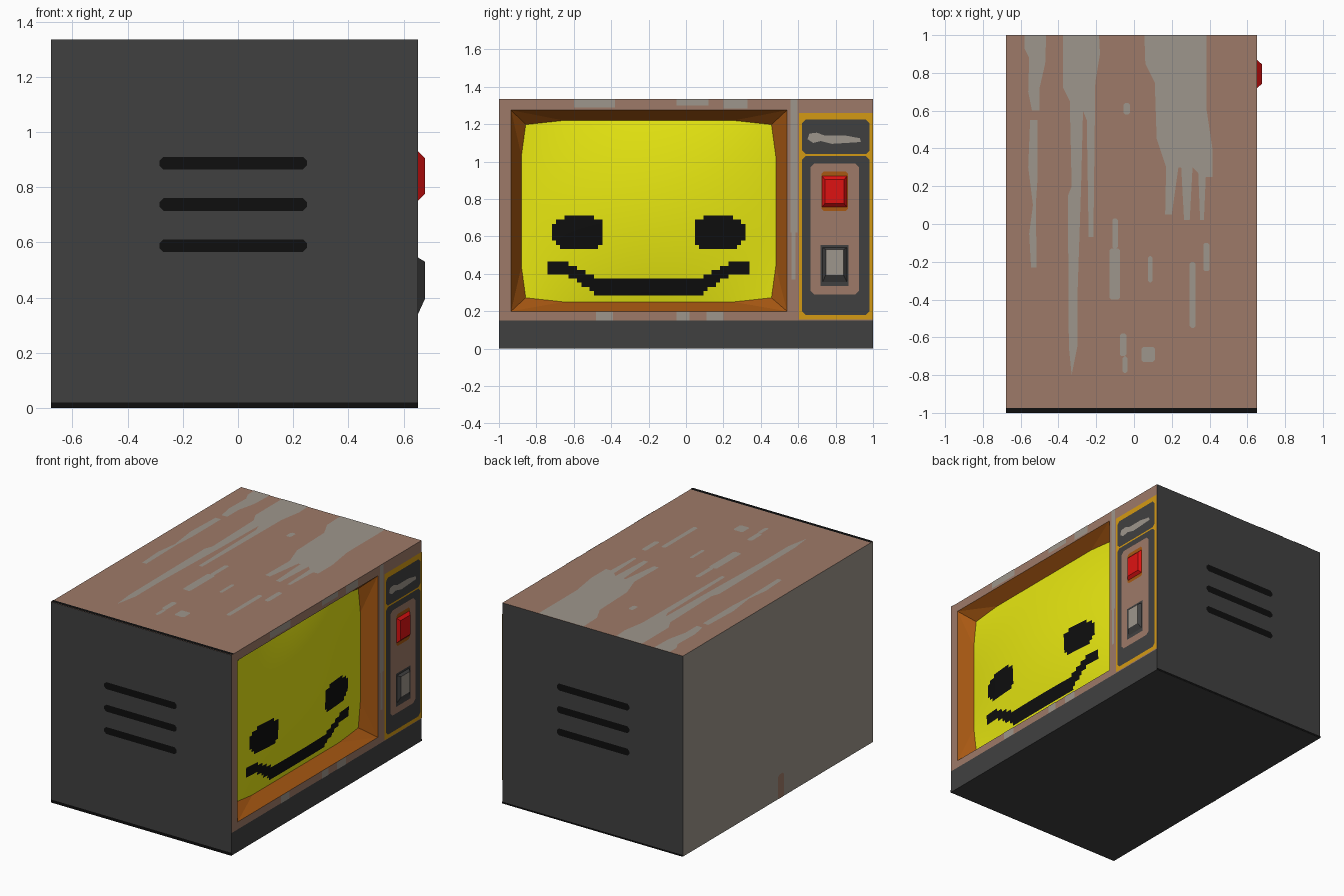
import bpy, bmesh, math
from mathutils import Vector

if "Cube" in bpy.data.objects:
    bpy.data.objects.remove(bpy.data.objects["Cube"])

X0, X1, TOP = -0.677, 0.652, 1.335


def mat(name, rgb):
    m = bpy.data.materials.new(name)
    lin = [(c / 255 / 12.92) if c < 11 else ((c / 255 + 0.055) / 1.055) ** 2.4 for c in rgb]
    m.diffuse_color = (*lin, 1)
    m.use_nodes = True
    m.node_tree.nodes["Principled BSDF"].inputs["Base Color"].default_value = m.diffuse_color
    return m


BROWN = mat("worn_brown", (158, 122, 104))
GREY = mat("light_grey", (158, 150, 140))
DARK = mat("dark_grey", (64, 64, 64))
BLACK = mat("black", (14, 14, 14))
YELLOW = mat("screen_yellow", (232, 232, 17))
GOLD = mat("gold_trim", (212, 154, 20))
ORANGE = mat("orange_brown", (168, 88, 18))
RED = mat("red", (222, 18, 18))


def finish(name, bm, mats):
    me = bpy.data.meshes.new(name)
    bm.to_mesh(me)
    bm.free()
    for m in mats:
        me.materials.append(m)
    ob = bpy.data.objects.new(name, me)
    bpy.context.collection.objects.link(ob)
    return ob


def plates(name, shapes, place, direction, material):
    """Flat polygons; place maps 2D points onto a side, direction is outward."""
    bm = bmesh.new()
    for pts in shapes:
        f = bm.faces.new([bm.verts.new(place(a, b)) for a, b in pts])
        f.normal_update()
        if f.normal.dot(Vector(direction)) < 0:
            f.normal_flip()
    return finish(name, bm, [material])


def rect(a0, a1, b0, b1, c=0.0):
    """Rectangle, with cut corners when c > 0."""
    if c == 0:
        return [(a0, b0), (a1, b0), (a1, b1), (a0, b1)]
    return [(a0 + c, b0), (a1 - c, b0), (a1, b0 + c), (a1, b1 - c),
            (a1 - c, b1), (a0 + c, b1), (a0, b1 - c), (a0, b0 + c)]


def side(layer):
    return lambda y, z: (X1 + 0.002 * layer, y, z)


def side_plates(name, shapes, layer, material):
    return plates(name, shapes, side(layer), (1, 0, 0), material)


# Cabinet: box open on the screen side, coloured by face direction
bm = bmesh.new()
bmesh.ops.create_cube(bm, size=1)
for v in bm.verts:
    v.co = (X1 if v.co.x > 0 else X0, v.co.y * 2, (v.co.z + 0.5) * TOP)
bm.normal_update()
bmesh.ops.delete(bm, geom=[f for f in bm.faces if f.normal.x > 0.5], context='FACES_ONLY')
for f in bm.faces:
    f.material_index = 0 if f.normal.z > 0.5 else 1 if f.normal.x < -0.5 else 2
finish("cabinet", bm, [BROWN, GREY, DARK])

# Face frame around the screen opening
OY0, OY1, OZ0, OZ1 = -0.935, 0.54, 0.2, 1.275
side_plates("face_frame", [rect(-1, OY0, 0.15, TOP), rect(OY1, 1, 0.15, TOP),
                           rect(OY0, OY1, 0.15, OZ0), rect(OY0, OY1, OZ1, TOP)], 0, BROWN)
side_plates("base_band", [rect(-1, 1, 0, 0.15)], 0, DARK)

# Screen outline, one quarter mirrored around the centre
CY, CZ, RIM = -0.2, 0.735, 0.565
quarter = [(0.68, 0.295), (0.657, 0.463), (0.455, 0.485)]
outline = []
for sy, sz, pts in ((1, 1, quarter), (-1, 1, quarter[::-1]),
                    (-1, -1, quarter), (1, -1, quarter[::-1])):
    outline += [(CY + sy * a, CZ + sz * b) for a, b in pts]

# Sloping walls of the screen recess
bm = bmesh.new()
rim = [bm.verts.new((RIM, y, z)) for y, z in outline]
corners = [bm.verts.new((X1, y, z)) for y, z in
           ((OY1, OZ1), (OY0, OZ1), (OY0, OZ0), (OY1, OZ0))]
for k in range(4):
    a, b = corners[k], corners[(k + 1) % 4]
    p = [rim[(1 + 3 * k + j) % 12] for j in range(4)]
    for vs in ([a, p[0], p[1]], [a, p[1], p[2], b], [b, p[2], p[3]]):
        f = bm.faces.new(vs)
        f.normal_update()
        if f.normal.x < 0:
            f.normal_flip()
finish("screen_recess", bm, [ORANGE])

# Bulging screen, cut into a grid so the face picture can be coloured by rule
bm = bmesh.new()
bm.faces.new([bm.verts.new((RIM, y, z)) for y, z in outline])
STEP = 0.0225
for axis, centre, half in ((1, CY, 0.68), (2, CZ, 0.485)):
    n = int(half / STEP)
    for i in range(-n, n + 1):
        co, no = Vector((0, 0, 0)), Vector((0, 0, 0))
        co[axis], no[axis] = centre + i * STEP, 1
        bmesh.ops.bisect_plane(bm, geom=bm.verts[:] + bm.edges[:] + bm.faces[:],
                               plane_co=co, plane_no=no, dist=1e-5)
for v in bm.verts:
    u, w = (v.co.y - CY) / 0.68, (v.co.z - CZ) / 0.485
    v.co.x += 0.055 * max(0, 1 - u * u) * max(0, 1 - w * w)
for f in bm.faces:
    f.normal_update()
    if f.normal.x < 0:
        f.normal_flip()
    f.smooth = True
    c = f.calc_center_median()
    d = abs(c.y - CY)
    eye = (abs(d - 0.375) / 0.138) ** 2.6 + (abs(c.z - 0.617) / 0.092) ** 2.6 < 1
    t = min(1, max(0, (d - 0.27) / 0.17))
    mouth = d < 0.53 and 0.285 + 0.11 * t < c.z < 0.372 + 0.09 * t
    f.material_index = 1 if eye or mouth else 0
finish("screen", bm, [YELLOW, BLACK])

# Control panel layers
side_plates("panel_trim", [rect(0.605, 1, 0.155, 1.26)], 1, GOLD)
side_plates("panel_dark", [rect(0.62, 0.982, 1.04, 1.225, 0.02),
                           rect(0.62, 0.982, 0.18, 1.03, 0.02)], 2, DARK)
side_plates("panel_smear", [[(0.65, 1.12), (0.66, 1.15), (0.70, 1.155), (0.74, 1.14),
                             (0.85, 1.14), (0.93, 1.125), (0.935, 1.105), (0.86, 1.1),
                             (0.78, 1.095), (0.72, 1.11), (0.68, 1.1)]], 3, GREY)
side_plates("button_panel", [rect(0.665, 0.925, 0.29, 0.99, 0.02)], 3, BROWN)
side_plates("red_button_backing", [rect(0.725, 0.865, 0.735, 0.947, 0.012)], 4, ORANGE)
side_plates("grey_button_backing", [rect(0.72, 0.87, 0.335, 0.555)], 4, DARK)


def button(name, base, top, mats):
    """Tapered button: base and top are (y0, y1, z0, z1)."""
    bm = bmesh.new()
    lo = [bm.verts.new((X1, y, z)) for y, z in rect(*base)]
    hi = [bm.verts.new((0.677, y, z)) for y, z in rect(*top)]
    bm.faces.new(hi)
    for i in range(4):
        j = (i + 1) % 4
        bm.faces.new((lo[i], lo[j], hi[j], hi[i])).material_index = len(mats) - 1
    return finish(name, bm, mats)


button("red_button", (0.72, 0.868, 0.75, 0.93), (0.742, 0.846, 0.775, 0.905), [RED])
button("grey_button", (0.722, 0.868, 0.34, 0.545), (0.748, 0.842, 0.395, 0.53), [GREY, DARK])

# Worn streaks on the face frame
side_plates("frame_wear", [rect(0.56, 0.597, 0.62, TOP), rect(0.565, 0.585, 0.37, 0.62),
                           rect(-0.6, -0.38, 1.29, TOP), rect(-0.05, 0.12, 1.3, TOP),
                           rect(0.2, 0.33, 1.285, TOP), rect(-0.48, -0.39, 0.15, OZ0),
                           rect(-0.05, 0.02, 0.15, OZ0), rect(0.11, 0.2, 0.15, OZ0)], 1, GREY)

# Worn streaks on the top
streaks = [
    [(-0.58, 1), (-0.465, 1), (-0.47, 0.85), (-0.5, 0.72), (-0.5, 0.6), (-0.54, 0.6),
     (-0.56, 0.7), (-0.555, 0.88), (-0.58, 0.93)],
    [(-0.55, 0.55), (-0.51, 0.55), (-0.51, 0.25), (-0.52, 0.1), (-0.515, -0.23),
     (-0.545, -0.23), (-0.555, -0.05), (-0.535, 0.1), (-0.56, 0.3)],
    [(-0.375, 1), (-0.185, 1), (-0.18, 0.9), (-0.205, 0.75), (-0.215, -0.07), (-0.24, -0.07),
     (-0.25, 0.55), (-0.27, 0.6), (-0.28, 0.2), (-0.3, -0.4), (-0.3, -0.65), (-0.33, -0.8),
     (-0.345, -0.65), (-0.35, 0.15), (-0.33, 0.2), (-0.34, 0.65), (-0.375, 0.72)],
    [(0.055, 1), (0.385, 1), (0.385, 0.6), (0.415, 0.4), (0.415, 0.25), (0.38, 0.25),
     (0.37, 0.02), (0.35, 0.02), (0.34, 0.27), (0.31, 0.3), (0.295, 0.02), (0.265, 0.02),
     (0.25, 0.3), (0.235, 0.3), (0.2, 0.05), (0.165, 0.05), (0.17, 0.3), (0.12, 0.45),
     (0.11, 0.75), (0.06, 0.85)],
]
for r in ((-0.055, -0.02, 0.58, 0.64), (-0.13, -0.075, -0.4, -0.13), (-0.115, -0.085, -0.13, 0.03),
          (0.075, 0.097, -0.31, -0.17), (0.367, 0.4, -0.25, -0.1), (0.295, 0.325, -0.55, -0.2),
          (0.04, 0.11, -0.73, -0.65), (-0.075, -0.04, -0.7, -0.58), (-0.06, -0.035, -0.79, -0.7)):
    streaks.append(rect(*r, 0.009))
plates("top_wear", streaks, lambda x, y: (x, y, TOP + 0.002), (0, 0, 1), GREY)
plates("top_edge", [rect(X0, X1, -1, -0.975)], lambda x, y: (x, y, TOP + 0.002), (0, 0, 1), BLACK)

# Vents and dark bottom edge on both ends
for s, label, edge in ((-1, "front", 0.02), (1, "back", 0.012)):
    shapes = [rect(-0.285, 0.25, z - 0.023, z + 0.023, 0.015) for z in (0.887, 0.737, 0.588)]
    shapes.append(rect(X0, X1, 0, edge))
    plates(label + "_vents", shapes, lambda x, z: (x, s * 1.002, z), (0, s, 0), BLACK)

# Small brown mark on the rear side
plates("rear_mark", [rect(-0.06, 0.0, 0, 0.16, 0.012)],
       lambda y, z: (X0 - 0.002, y, z), (-1, 0, 0), BROWN)
